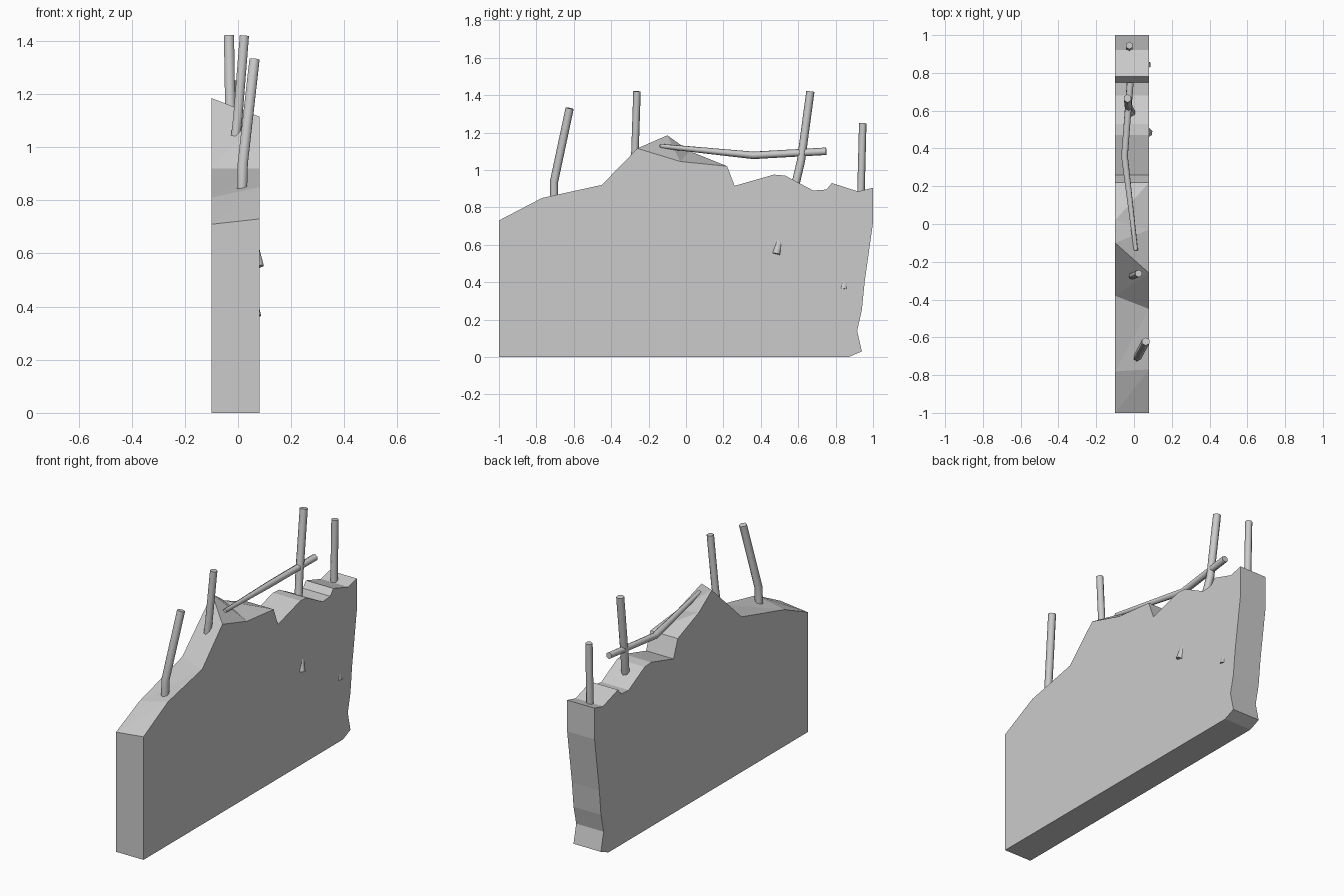
import bpy
import bmesh
from mathutils import Vector

cube = bpy.data.objects.get("Cube")
if cube:
    bpy.data.objects.remove(cube)


def make_material(name, rgb):
    mat = bpy.data.materials.new(name)
    mat.use_nodes = True
    mat.diffuse_color = (*rgb, 1)
    mat.node_tree.nodes["Principled BSDF"].inputs["Base Color"].default_value = (*rgb, 1)
    return mat


grey = make_material("concrete grey", (0.6, 0.6, 0.6))


def add_object(name, bm):
    bmesh.ops.recalc_face_normals(bm, faces=bm.faces)
    mesh = bpy.data.meshes.new(name)
    bm.to_mesh(mesh)
    bm.free()
    mesh.materials.append(grey)
    obj = bpy.data.objects.new(name, mesh)
    bpy.context.collection.objects.link(obj)
    return obj


# Broken wall: two (y, z) outlines joined by a faceted rim
LEFT_X, RIGHT_X = -0.10, 0.08
crest_left = [(-1, 0.71), (-0.78, 0.81), (-0.38, 0.92), (-0.10, 1.185), (0.02, 1.10)]
crest_right = [(-1, 0.73), (-0.77, 0.85), (-0.45, 0.92), (-0.26, 1.115), (-0.03, 1.045)]
shared = [(0.22, 1.02), (0.26, 0.915), (0.47, 0.975), (0.53, 0.97), (0.68, 0.89),
          (0.75, 0.895), (0.78, 0.93), (0.92, 0.885), (1, 0.905), (1, 0.72),
          (0.955, 0.4), (0.94, 0.25), (0.915, 0.14), (0.94, 0.03), (0.87, 0), (-1, 0)]

bm = bmesh.new()
left = [bm.verts.new((LEFT_X, y, z)) for y, z in crest_left + shared]
right = [bm.verts.new((RIGHT_X, y, z)) for y, z in crest_right + shared]
bm.faces.new(left)
bm.faces.new(right)
count = len(left)
for i in range(count):
    j = (i + 1) % count
    if i < len(crest_left):
        bm.faces.new((left[i], left[j], right[j]))
        bm.faces.new((left[i], right[j], right[i]))
    else:
        bm.faces.new((left[i], left[j], right[j], right[i]))
add_object("broken_wall", bm)


# Bent steel rods swept along short paths
def rod(name, path, radius=0.022, sides=6, start_scale=1.0):
    points = [Vector(p) for p in path]
    bm = bmesh.new()
    rings = []
    for i, point in enumerate(points):
        along = points[min(i + 1, len(points) - 1)] - points[max(i - 1, 0)]
        turn = Vector((0, 0, 1)).rotation_difference(along.normalized())
        size = radius * (start_scale if i == 0 else 1)
        ring = bmesh.ops.create_circle(bm, segments=sides, radius=size)["verts"]
        for v in ring:
            v.co = point + turn @ v.co
        rings.append(ring)
    for a, b in zip(rings, rings[1:]):
        for k in range(sides):
            m = (k + 1) % sides
            bm.faces.new((a[k], a[m], b[m], b[k]))
    bm.faces.new(rings[0])
    bm.faces.new(rings[-1])
    obj = add_object(name, bm)
    bpy.ops.object.select_all(action="DESELECT")
    obj.select_set(True)
    bpy.context.view_layer.objects.active = obj
    bpy.ops.object.shade_smooth_by_angle(angle=1.1)


rod("front_rod", [(0.015, -0.705, 0.84), (0.018, -0.705, 0.94), (0.062, -0.622, 1.33)])
rod("peak_rod", [(-0.01, -0.275, 1.03), (0.0, -0.272, 1.12), (0.024, -0.262, 1.42)], 0.02)
rod("rear_rod", [(-0.01, 0.58, 0.90), (-0.028, 0.615, 1.05), (-0.034, 0.665, 1.42)])
rod("end_rod", [(-0.025, 0.935, 0.86), (-0.025, 0.945, 1.25)], 0.02)
rod("fallen_rod", [(0.01, -0.14, 1.128), (-0.05, 0.36, 1.078), (-0.02, 0.75, 1.10)],
    0.02, start_scale=0.6)

# Rod stubs poking out of the side
rod("upper_stub", [(0.078, 0.482, 0.55), (0.054, 0.505, 0.645)])
rod("lower_stub", [(0.068, 0.843, 0.362), (0.058, 0.85, 0.41)])
